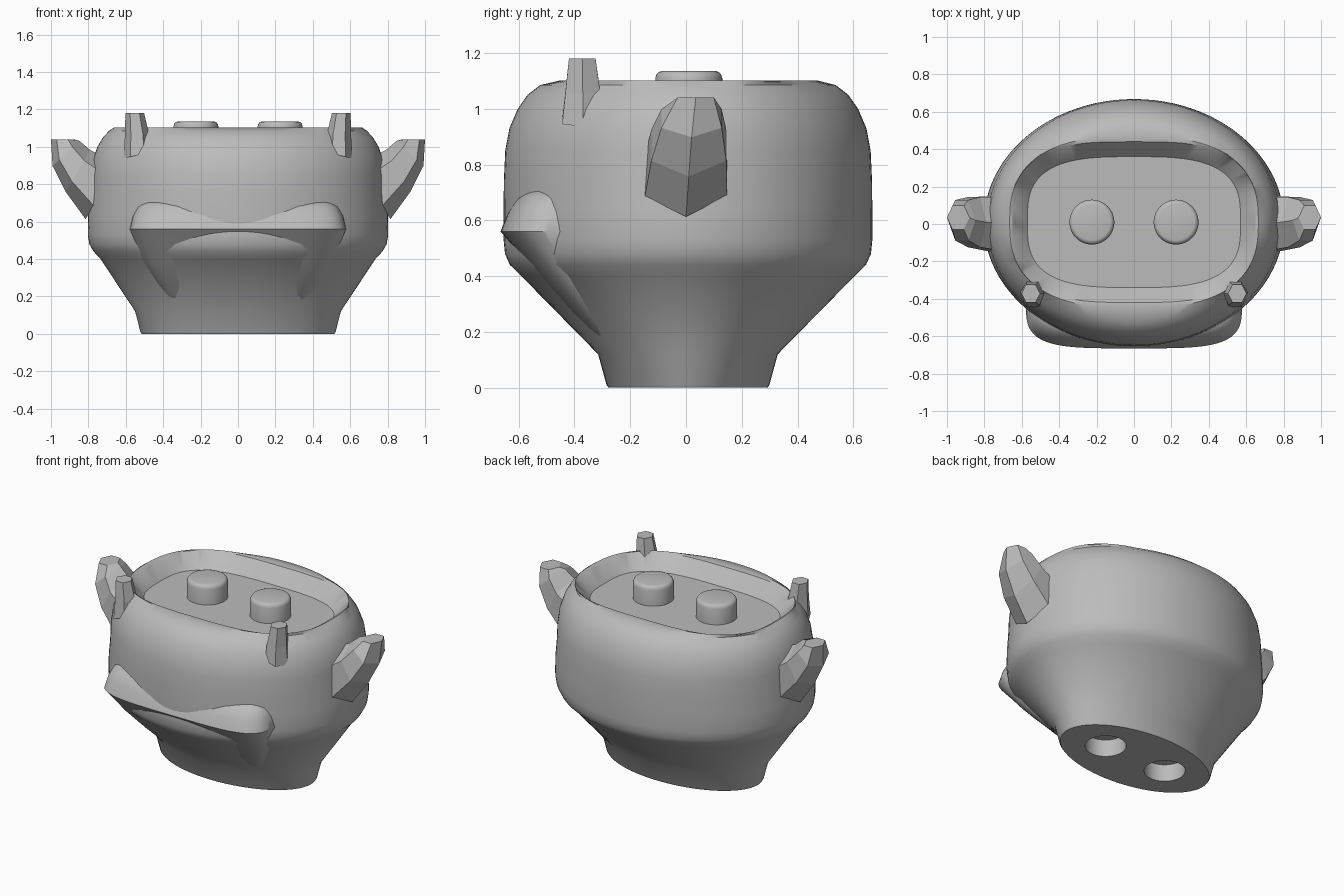
import bpy, bmesh, math
from mathutils import Vector

cube = bpy.data.objects.get("Cube")
if cube:
    bpy.data.objects.remove(cube, do_unlink=True)

grey = bpy.data.materials.new("plain grey")
grey.use_nodes = True
tone = (0.5, 0.5, 0.5, 1)
grey.diffuse_color = tone
grey.node_tree.nodes["Principled BSDF"].inputs["Base Color"].default_value = tone


def oval(cx, cy, z, rx, ry, power=2, count=96):
    """Horizontal superellipse ring: power 2 is an ellipse, higher is boxier."""
    pts = []
    for i in range(count):
        a = math.tau * i / count
        c, s = math.cos(a), math.sin(a)
        pts.append(Vector((cx + rx * math.copysign(abs(c) ** (2 / power), c),
                           cy + ry * math.copysign(abs(s) ** (2 / power), s), z)))
    return pts


def tilted(centre, r_out, r_side, tilt, count=6):
    """Polygon ring whose outer corner drops by the tilt angle."""
    t = math.radians(tilt)
    out, side = Vector((math.cos(t), 0, -math.sin(t))), Vector((0, 1, 0))
    return [Vector(centre) + out * r_out * math.cos(a) + side * r_side * math.sin(a)
            for a in (math.tau * i / count for i in range(count))]


def loft(name, rings, smooth=None, mirror=False):
    """Skin a stack of rings and cap both ends."""
    bm = bmesh.new()
    loops = [[bm.verts.new((-p.x if mirror else p.x, p.y, p.z)) for p in r] for r in rings]
    n = len(loops[0])
    for low, high in zip(loops, loops[1:]):
        for i in range(n):
            j = (i + 1) % n
            bm.faces.new((low[i], low[j], high[j], high[i]))
    bm.faces.new(loops[0])
    bm.faces.new(loops[-1])
    bmesh.ops.recalc_face_normals(bm, faces=bm.faces)
    mesh = bpy.data.meshes.new(name)
    bm.to_mesh(mesh)
    bm.free()
    mesh.materials.append(grey)
    obj = bpy.data.objects.new(name, mesh)
    bpy.context.collection.objects.link(obj)
    if smooth:
        shade(obj, smooth)
    return obj


def shade(obj, angle):
    bpy.ops.object.select_all(action='DESELECT')
    obj.select_set(True)
    bpy.context.view_layer.objects.active = obj
    bpy.ops.object.shade_smooth_by_angle(angle=math.radians(angle))


# Body: foot, flared bowl, rounded shoulder, then down into the tray
outer = [(0, .515, .285), (.01, .522, .292), (.12, .55, .322), (.4, .735, .597),
         (.44, .772, .638), (.48, .795, .656), (.53, .803, .661), (.64, .801, .661),
         (.74, .79, .66), (.85, .786, .655), (.93, .775, .64), (1.0, .752, .61),
         (1.05, .722, .575), (1.085, .69, .53)]
rings = [oval(0, .007, z, rx, ry) for z, rx, ry in outer]
rings += [oval(0, .01, 1.102, .665, .46, 2.6),
          oval(0, .01, 1.098, .65, .43, 3.1),
          oval(0, .01, 1.01, .57, .35, 3.1)]
body = loft("body", rings)

STUD_X, STUD_R = .225, .12
for side in (-1, 1):
    # Sockets under the foot
    cutter = loft("socket_cutter", [oval(side * STUD_X, .01, z, STUD_R, STUD_R, 2, 48)
                                    for z in (-.1, .11)])
    cutter.hide_render = True
    cut = body.modifiers.new("socket", 'BOOLEAN')
    cut.operation, cut.solver, cut.object = 'DIFFERENCE', 'EXACT', cutter
    bpy.context.view_layer.objects.active = body
    bpy.ops.object.modifier_apply(modifier=cut.name)
    bpy.data.objects.remove(cutter, do_unlink=True)
    # Studs in the tray
    loft("left_stud" if side > 0 else "right_stud",
         [oval(side * STUD_X, .01, z, r, r, 2, 48) for z, r in
          ((.99, STUD_R), (1.11, STUD_R), (1.123, .116), (1.132, .108), (1.135, .097))], 35)
shade(body, 32)

# Snout: jaw rising to a sharp lip, then a rounded upper edge
jaw = [(.14, .35, -.29, -.2), (.27, .44, -.415, -.26), (.4, .52, -.53, -.32),
       (.5, .556, -.613, -.37), (.56, .578, -.665, -.4)]
lip = [(.63, .562, -.638, -.4), (.68, .535, -.605, -.4), (.705, .5, -.575, -.4),
       (.712, .46, -.545, -.4)]
loft("snout", [oval(0, cy, z, w, cy - front, 4) for z, w, front, cy in jaw + lip], 38)

# Faceted horns: a large one on each side, a small one on each front corner
for name, flip in (("left", False), ("right", True)):
    loft(name + "_side_horn",
         [tilted((.73, 0, .76), .17, .17, 60), tilted((.855, .01, .87), .13, .155, 60),
          tilted((.92, .02, .965), .098, .125, 43), tilted((.94, .035, 1.04), .06, .075, 0)],
         mirror=flip)
    loft(name + "_brow_horn",
         [tilted((.54, -.37, .955), .075, .085, 15), tilted((.54, -.37, 1.06), .065, .072, 5),
          tilted((.552, -.372, 1.18), .05, .055, 0)], mirror=flip)
